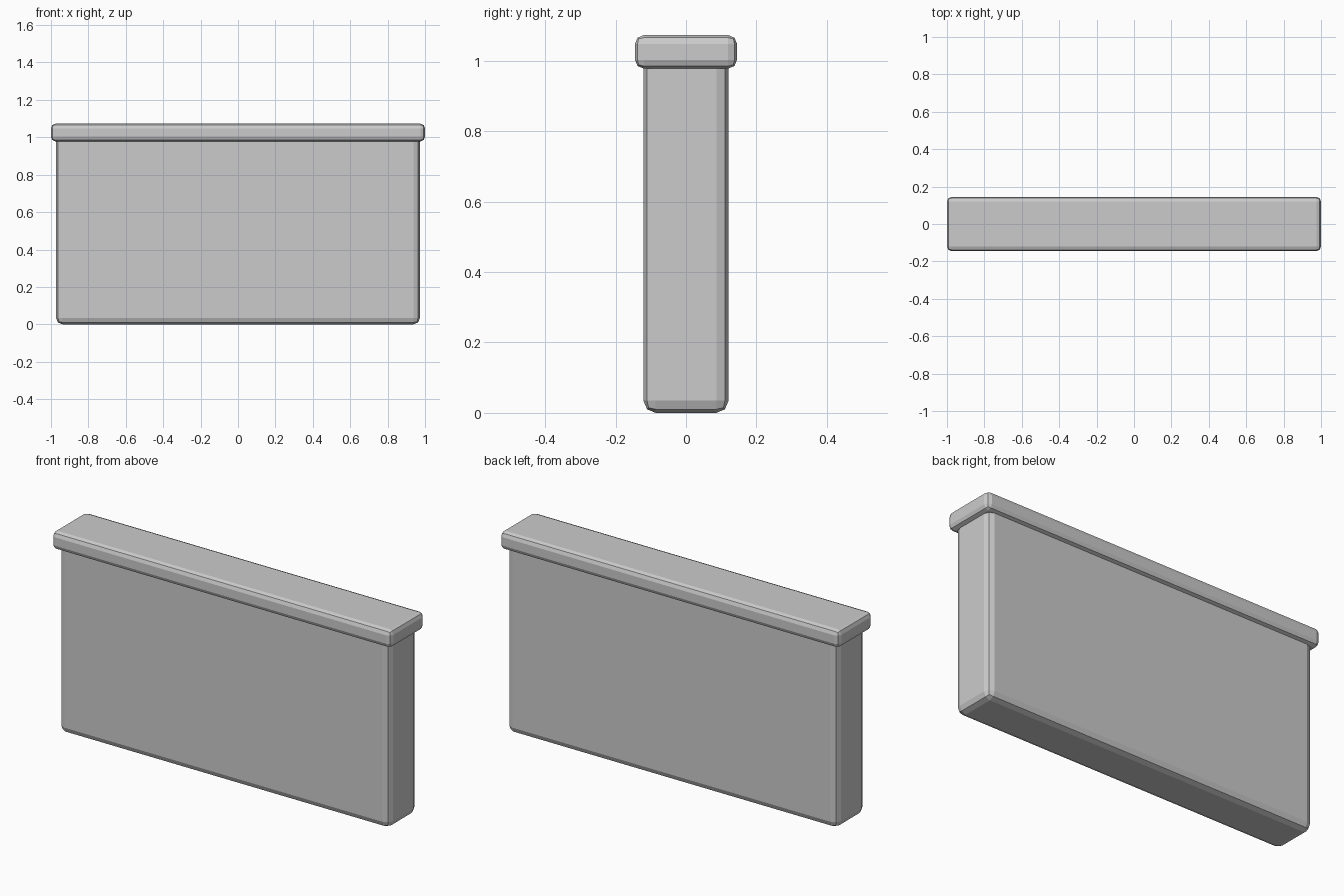
import bpy

if "Cube" in bpy.data.objects:
    bpy.data.objects.remove(bpy.data.objects["Cube"])


def rounded_box(name, half_x, half_y, z0, z1, bevel):
    bpy.ops.mesh.primitive_cube_add(size=1, location=(0, 0, (z0 + z1) / 2))
    ob = bpy.context.object
    ob.name = name
    ob.scale = (2 * half_x, 2 * half_y, z1 - z0)
    bpy.ops.object.transform_apply(location=False, rotation=False, scale=True)
    mod = ob.modifiers.new("Rounded edges", 'BEVEL')
    mod.width = bevel
    mod.segments = 2
    mod.limit_method = 'ANGLE'
    return ob


# Wall slab, its top tucked inside the coping
rounded_box("wall_body", 0.973, 0.121, 0.0, 1.02, 0.035)

# Overhanging coping along the top
rounded_box("wall_cap", 1.0, 0.145, 0.978, 1.073, 0.025)
